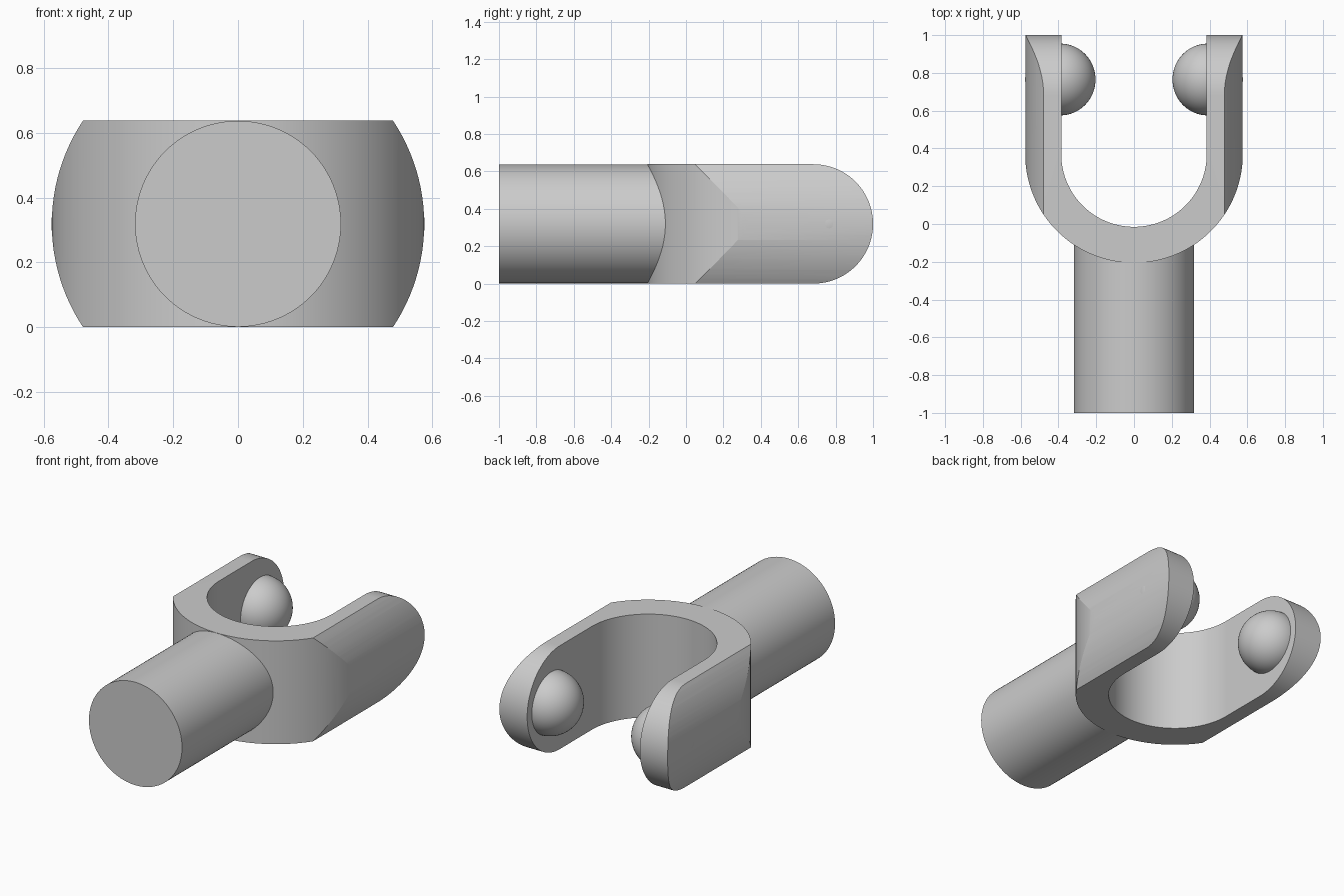
import bpy, bmesh
from math import sin, cos, pi, radians
from mathutils import Vector

R = 0.319          # half height of the fork and radius of the shank
OUT, INN, CY = 0.575, 0.385, 0.37   # fork outer and inner radius, bend centre

cube = bpy.data.objects.get("Cube")
if cube:
    bpy.data.objects.remove(cube, do_unlink=True)

grey = bpy.data.materials.new("plain grey")
grey.use_nodes = True
grey.diffuse_color = (0.6, 0.6, 0.6, 1)
grey.node_tree.nodes["Principled BSDF"].inputs["Base Color"].default_value = (0.6, 0.6, 0.6, 1)


def arc(cx, cy, r, a0, a1, n):
    return [(cx + r * cos(a0 + (a1 - a0) * i / n), cy + r * sin(a0 + (a1 - a0) * i / n))
            for i in range(n + 1)]


def prism(name, outline, place, lo, hi):
    """Extrude a 2D outline; place(u, v, w) maps it into the model."""
    bm = bmesh.new()
    base = bm.faces.new([bm.verts.new(place(u, v, lo)) for u, v in outline])
    ext = bmesh.ops.extrude_face_region(bm, geom=[base])
    shift = Vector(place(0, 0, hi)) - Vector(place(0, 0, lo))
    bmesh.ops.translate(bm, vec=shift, verts=[g for g in ext["geom"] if isinstance(g, bmesh.types.BMVert)])
    bmesh.ops.recalc_face_normals(bm, faces=bm.faces)
    mesh = bpy.data.meshes.new(name)
    bm.to_mesh(mesh)
    bm.free()
    obj = bpy.data.objects.new(name, mesh)
    bpy.context.collection.objects.link(obj)
    obj.data.materials.append(grey)
    return obj


def smooth(obj, angle):
    bpy.ops.object.select_all(action="DESELECT")
    obj.select_set(True)
    bpy.context.view_layer.objects.active = obj
    bpy.ops.object.shade_smooth_by_angle(angle=radians(angle))


def along_x(u, v, w): return (w, u, v)
def along_y(u, v, w): return (u, w, v)
def along_z(u, v, w): return (u, v, w)


# U-shaped fork: plan outline trimmed by a round bar and a round-ended slab
plan = ([(OUT + 0.001, 1.1)] + arc(0, CY, OUT + 0.001, 0, -pi, 96) + [(-OUT - 0.001, 1.1), (-INN, 1.1)]
        + arc(0, CY, INN, -pi, 0, 96) + [(INN, 1.1)])
fork = prism("fork", plan, along_z, -0.1, 0.8)
bar = prism("fork_bar_trim", arc(0, R, OUT, 0, 2 * pi, 128)[:-1], along_y, -0.6, 1.3)
slab = prism("fork_end_trim", [(-0.7, 0)] + arc(1 - R, R, R, -pi / 2, pi / 2, 64) + [(-0.7, 2 * R)],
             along_x, -0.9, 0.9)
bpy.context.view_layer.objects.active = fork
for cutter in (bar, slab):
    mod = fork.modifiers.new("trim", "BOOLEAN")
    mod.operation, mod.solver, mod.object = "INTERSECT", "EXACT", cutter
    bpy.ops.object.modifier_apply(modifier=mod.name)
    bpy.data.objects.remove(cutter, do_unlink=True)
smooth(fork, 12)

# Round shank, ending inside the fork bend
shank = prism("shank", arc(0, R, R - 0.001, 0, 2 * pi, 96)[:-1], along_y, -1, -0.08)
smooth(shank, 30)

# Locating balls set into the inner faces of the arms
for side, sx in (("left", 1), ("right", -1)):
    bpy.ops.mesh.primitive_uv_sphere_add(segments=64, ring_count=32, radius=0.19,
                                         location=(sx * 0.39, 0.765, R))
    ball = bpy.context.object
    ball.name = side + "_ball"
    ball.scale.x = 0.98
    ball.data.materials.append(grey)
    smooth(ball, 30)
